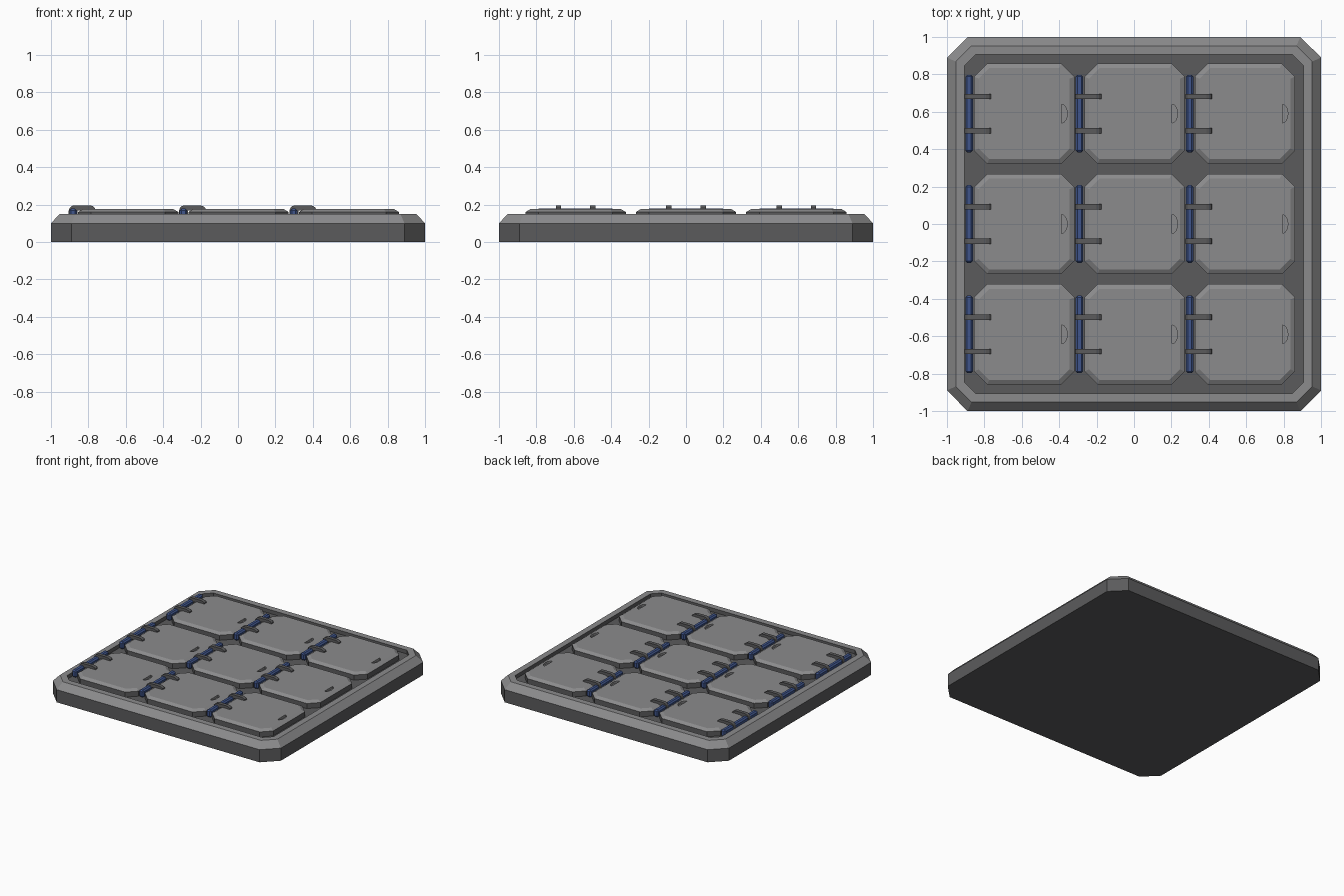
import bpy, bmesh, math

if "Cube" in bpy.data.objects:
    bpy.data.objects.remove(bpy.data.objects["Cube"], do_unlink=True)


def material(name, rgb):
    m = bpy.data.materials.new(name)
    m.use_nodes = True
    m.diffuse_color = (*rgb, 1)
    bsdf = next(n for n in m.node_tree.nodes if n.type == 'BSDF_PRINCIPLED')
    bsdf.inputs["Base Color"].default_value = (*rgb, 1)
    return m


LIGHT = material("light grey metal", (0.26, 0.26, 0.265))
DARK = material("dark grey metal", (0.105, 0.105, 0.108))
BLUE = material("blue hinge", (0.05, 0.09, 0.26))


def add_object(name, mesh, loc=(0, 0, 0)):
    ob = bpy.data.objects.new(name, mesh)
    ob.location = loc
    bpy.context.collection.objects.link(ob)
    return ob


def finish(bm, name, mats):
    bmesh.ops.recalc_face_normals(bm, faces=bm.faces)
    mesh = bpy.data.meshes.new(name)
    bm.to_mesh(mesh)
    bm.free()
    for m in mats:
        mesh.materials.append(m)
    return mesh


def octagon(h, c):
    """Square of half size h with corners cut by c."""
    pts = []
    for sx, sy in ((1, 1), (-1, 1), (-1, -1), (1, -1)):
        pair = [(sx * h, sy * (h - c)), (sx * (h - c), sy * h)]
        pts += pair if sx * sy > 0 else pair[::-1]
    return pts


def stack(name, layers, bands, cap):
    """Loft octagon layers (half, cut, z); bands and cap are material slots."""
    bm = bmesh.new()
    rings = [[bm.verts.new((x, y, z)) for x, y in octagon(h, c)]
             for h, c, z in layers]
    for a, b, slot in zip(rings, rings[1:], bands):
        for i in range(8):
            j = (i + 1) % 8
            bm.faces.new((a[i], a[j], b[j], b[i])).material_index = slot
    bm.faces.new(rings[0][::-1]).material_index = 1
    bm.faces.new(rings[-1]).material_index = cap
    return finish(bm, name, (LIGHT, DARK))


def extrude_profile(name, pts, axis, start, end, mat):
    """Extrude a 2D outline: axis 'y' reads points as x,z; 'z' as x,y."""
    bm = bmesh.new()
    place = (lambda p, d: (p[0], d, p[1])) if axis == 'y' else (lambda p, d: (*p, d))
    face = bm.faces.new([bm.verts.new(place(p, start)) for p in pts])
    out = bmesh.ops.extrude_face_region(bm, geom=[face])
    offset = place((0, 0), end - start)
    verts = [v for v in out["geom"] if isinstance(v, bmesh.types.BMVert)]
    bmesh.ops.translate(bm, verts=verts, vec=offset)
    return finish(bm, name, (mat,))


# Tray with chamfered rim and sunken floor
FLOOR = 0.12
add_object("tray", stack(
    "tray",
    [(1, 0.11, 0), (1, 0.11, 0.1), (0.953, 0.085, 0.15),
     (0.905, 0.057, 0.15), (0.905, 0.057, FLOOR)],
    (1, 0, 0, 1), 1))

# Lid with a D-shaped finger recess
lid_mesh = stack("lid", [(0.268, 0.07, FLOOR), (0.268, 0.07, 0.16),
                         (0.243, 0.056, 0.175)], (1, 0), 0)
lid = add_object("lid", lid_mesh)
arc = [(0.2 + 0.03 * math.cos(t), 0.05 * math.sin(t))
       for t in (math.radians(-90 + 22.5 * i) for i in range(9))]
cutter = add_object("recess_cutter", extrude_profile(
    "recess_cutter", arc, 'z', 0.157, 0.2, LIGHT))
cutter.hide_render = True
cut = lid.modifiers.new("recess", 'BOOLEAN')
cut.operation = 'DIFFERENCE'
cut.solver = 'EXACT'
cut.object = cutter
bpy.context.view_layer.update()
evaluated = lid.evaluated_get(bpy.context.evaluated_depsgraph_get())
lid_mesh = bpy.data.meshes.new_from_object(evaluated)
bpy.data.objects.remove(lid, do_unlink=True)
bpy.data.objects.remove(cutter, do_unlink=True)

# Hinge bar with bevelled edges
bm = bmesh.new()
bmesh.ops.create_cube(bm, size=1)
bmesh.ops.scale(bm, verts=bm.verts, vec=(0.04, 0.415, 0.058))
bmesh.ops.bevel(bm, geom=list(bm.edges), offset=0.01, segments=1, affect='EDGES')
bar_mesh = finish(bm, "hinge_bar", (BLUE,))

# Hinge strap with rounded shoulders, reaching onto the lid
strap = [(-0.318, FLOOR), (-0.318, 0.168), (-0.313, 0.182), (-0.303, 0.192),
         (-0.288, 0.196), (-0.205, 0.196), (-0.189, 0.191), (-0.178, 0.182),
         (-0.175, 0.168), (-0.27, 0.168), (-0.27, FLOOR)]
strap_mesh = extrude_profile("hinge_strap", strap, 'y', -0.014, 0.014, DARK)

# Three by three grid of compartments
PITCH = 0.59
for row in (-1, 0, 1):
    for col in (-1, 0, 1):
        x, y = col * PITCH + 0.003, row * PITCH
        add_object("lid", lid_mesh, (x, y, 0))
        add_object("hinge_bar", bar_mesh, (x - 0.295, y, 0.149))
        for side in (-1, 1):
            add_object("hinge_strap", strap_mesh, (x, y + side * 0.092, 0))
